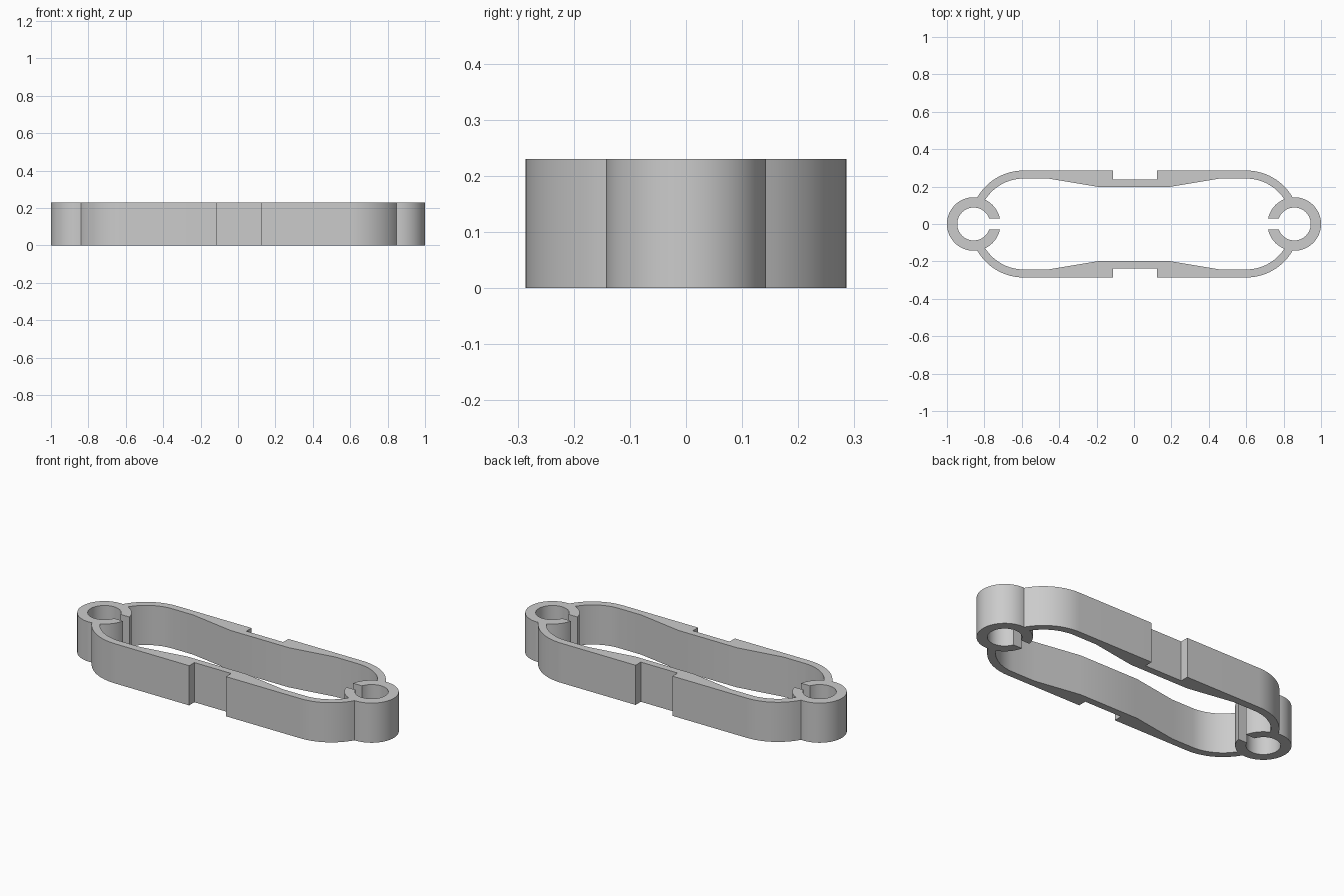
import bpy
from math import atan2, asin, cos, sin, pi, sqrt

if "Cube" in bpy.data.objects:
    bpy.data.objects.remove(bpy.data.objects["Cube"], do_unlink=True)

HEIGHT = 0.23
RING_X, RING_OUT, RING_IN, GAP = 0.857, 0.143, 0.088, 0.03
BEND_OUT, BEND_IN = 0.286, 0.243
MID_IN, NOTCH_Y = 0.198, 0.238
SHIFT = 0.005          # the band sits slightly towards +x of the rings


def arc(cx, r, a0, a1, n):
    return [(cx + r * cos(a0 + (a1 - a0) * i / n), r * sin(a0 + (a1 - a0) * i / n))
            for i in range(n + 1)]


def meet(bend_x, r):
    """Angles, on the bend and on the ring, where the two circles cross."""
    d = RING_X - bend_x
    x = (d * d + r * r - RING_OUT ** 2) / (2 * d)
    y = sqrt(r * r - x * x)
    return atan2(y, x), atan2(y, x - d)


def outer_half(side):
    """Outside edge of one end, from the +y notch round to the -y notch."""
    bend_x, notch_x = 0.595 + side * SHIFT, 0.118 + side * SHIFT
    on_bend, on_ring = meet(bend_x, BEND_OUT)
    top = [(notch_x, NOTCH_Y), (notch_x, BEND_OUT)]
    top += arc(bend_x, BEND_OUT, pi / 2, on_bend, 16)
    bottom = [(x, -y) for x, y in reversed(top)]
    return top + arc(RING_X, RING_OUT, on_ring, -on_ring, 40)[1:-1] + bottom


def inner_half(side):
    """Inside edge of one end, passing through the open ring clip."""
    bend_x = 0.595 + side * SHIFT
    on_bend, on_ring = meet(bend_x, BEND_IN)
    top = [(0.187, MID_IN), (0.457, BEND_IN)]
    top += arc(bend_x, BEND_IN, pi / 2, on_bend, 16)
    top += arc(RING_X, RING_OUT, on_ring, pi - asin(GAP / RING_OUT), 14)[1:]
    bottom = [(x, -y) for x, y in reversed(top)]
    lip = pi - asin(GAP / RING_IN)
    return top + arc(RING_X, RING_IN, lip, -lip, 48) + bottom


def full_loop(half):
    return half(1) + [(-x, y) for x, y in reversed(half(-1))]


# Band with a ring clip at each end: filled profile, extruded upwards
curve = bpy.data.curves.new("band_profile", "CURVE")
curve.dimensions = "2D"
curve.fill_mode = "BOTH"
curve.extrude = HEIGHT / 2
for loop in (full_loop(outer_half), full_loop(inner_half)):
    spline = curve.splines.new("POLY")
    spline.points.add(len(loop) - 1)
    for point, (x, y) in zip(spline.points, loop):
        point.co = (x, y, 0, 1)
    spline.use_cyclic_u = True

band = bpy.data.objects.new("clip_band", curve)
bpy.context.collection.objects.link(band)
band.location.z = HEIGHT / 2
bpy.ops.object.select_all(action="DESELECT")
band.select_set(True)
bpy.context.view_layer.objects.active = band
bpy.ops.object.convert(target="MESH")
band = bpy.context.object

# Weld the caps to the walls and make normals consistent
bpy.ops.object.mode_set(mode="EDIT")
bpy.ops.mesh.select_all(action="SELECT")
bpy.ops.mesh.remove_doubles(threshold=0.0002)
bpy.ops.mesh.normals_make_consistent(inside=False)
bpy.ops.object.mode_set(mode="OBJECT")
bpy.ops.object.shade_smooth_by_angle(angle=pi / 6)

# Plain grey
grey = bpy.data.materials.new("light_grey")
grey.use_nodes = True
colour = (0.6, 0.6, 0.6, 1)
grey.diffuse_color = colour
grey.node_tree.nodes["Principled BSDF"].inputs["Base Color"].default_value = colour
band.data.materials.clear()
band.data.materials.append(grey)
